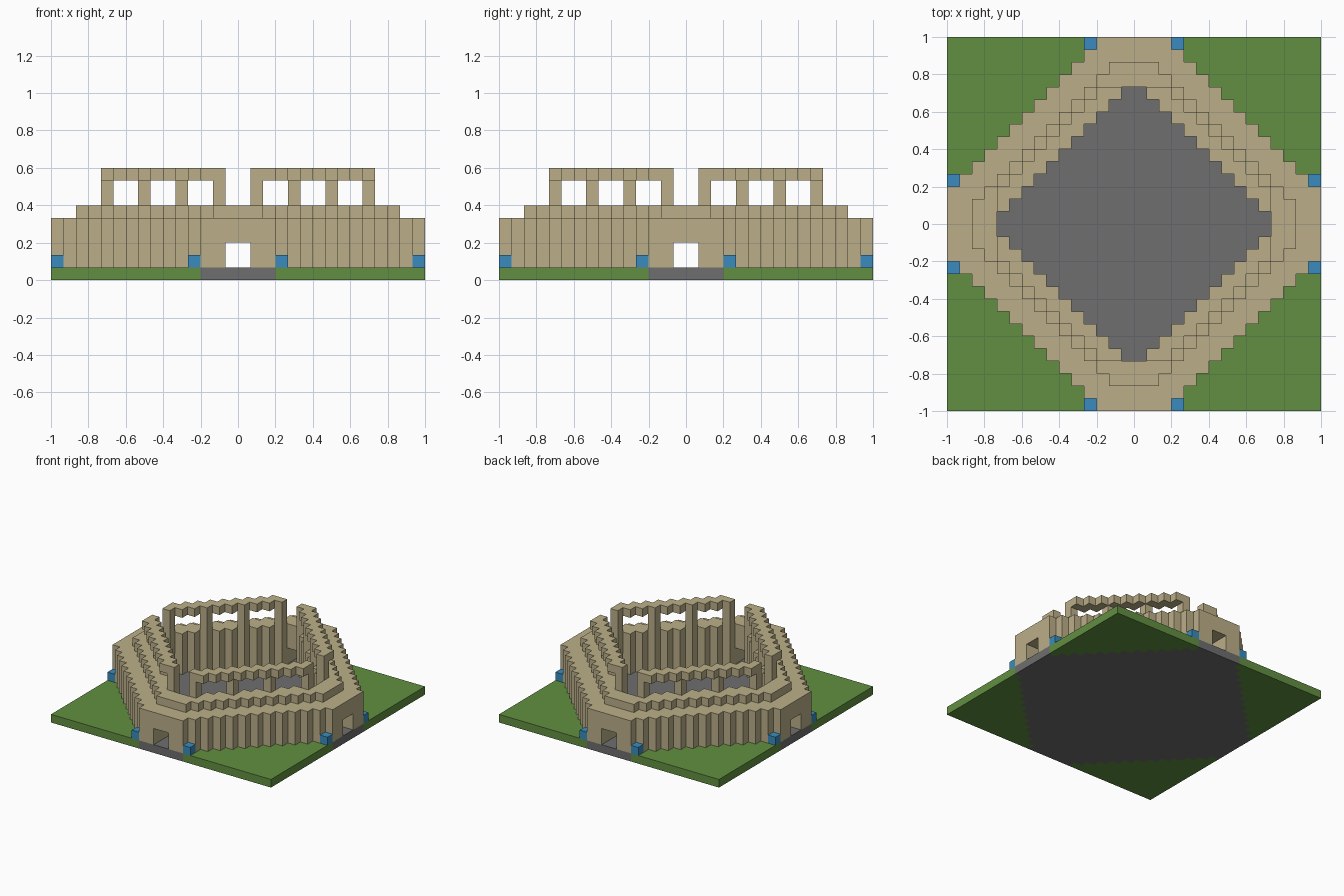
import bpy
import bmesh

UNIT = 1 / 15   # edge of one building block
HALF = 15       # blocks from the centre to the edge

cube = bpy.data.objects.get("Cube")
if cube:
    bpy.data.objects.remove(cube, do_unlink=True)


def material(name, rgb):
    mat = bpy.data.materials.new(name)
    mat.use_nodes = True
    mat.diffuse_color = (*rgb, 1)
    mat.node_tree.nodes["Principled BSDF"].inputs["Base Color"].default_value = (*rgb, 1)
    return mat


sandstone = material("sandstone", (0.50, 0.43, 0.25))
grass = material("grass_green", (0.12, 0.275, 0.052))
paving = material("paving_grey", (0.156, 0.156, 0.156))
blue = material("bright_blue", (0.042, 0.26, 0.51))


def fold(n):
    """Distance of a block from the centre line, so rules mirror all round."""
    return n if n >= 0 else -n - 1


def blocks(rule):
    """All ground blocks whose mirrored position satisfies the rule."""
    span = range(-HALF, HALF)
    return {(x, y) for x in span for y in span if rule(fold(x), fold(y))}


def build(name, mat, layers):
    """Stack layers (bottom, top, blocks), making only the outside faces."""
    bm = bmesh.new()

    def face(*corners):
        bm.faces.new([bm.verts.new([c * UNIT for c in p]) for p in corners])

    for k, (lo, hi, cells) in enumerate(layers):
        below = layers[k - 1][2] if k else set()
        above = layers[k + 1][2] if k + 1 < len(layers) else set()
        for x, y in sorted(cells):
            ring = [(x, y), (x + 1, y), (x + 1, y + 1), (x, y + 1)]
            sides = [(x, y - 1), (x + 1, y), (x, y + 1), (x - 1, y)]
            if (x, y) not in above:
                face(*[(*p, hi) for p in ring])
            if (x, y) not in below:
                face(*[(*p, lo) for p in reversed(ring)])
            for n, neighbour in enumerate(sides):
                if neighbour not in cells:
                    a, b = ring[n], ring[(n + 1) % 4]
                    face((*a, lo), (*b, lo), (*b, hi), (*a, hi))
    bmesh.ops.remove_doubles(bm, verts=bm.verts, dist=UNIT / 100)
    mesh = bpy.data.meshes.new(name)
    bm.to_mesh(mesh)
    bm.free()
    mesh.materials.append(mat)
    obj = bpy.data.objects.new(name, mesh)
    bpy.context.collection.objects.link(obj)
    return obj


# Ground: paved stepped diamond with grass in the four corners
build("paved_floor", paving, [(0, 1, blocks(lambda i, j: i + j <= 16))])
build("grass_corners", grass, [(0, 1, blocks(lambda i, j: i + j > 16))])

# Ring wall with a gateway in each end, a stepped tier and colonnades on top
ring = blocks(lambda i, j: 11 <= i + j <= 16)
gated_ring = blocks(lambda i, j: 11 <= i + j <= 16 and min(i, j) > 0)
tier = blocks(lambda i, j: 11 <= i + j <= 13 and max(i, j) <= 12)
pillars = blocks(lambda i, j: i + j == 11 and i % 3 == 1 and j > 0)
beams = blocks(lambda i, j: i + j in (11, 12) and max(i, j) <= 10 and min(i, j) > 0)
build("arena_wall", sandstone, [(1, 3, gated_ring), (3, 5, ring), (5, 6, tier)])
build("colonnade", sandstone, [(6, 8, pillars), (8, 9, beams)])

# Blue blocks flanking each gateway
build("gate_markers", blue,
      [(1, 2, blocks(lambda i, j: (i, j) in ((3, 14), (14, 3))))])
